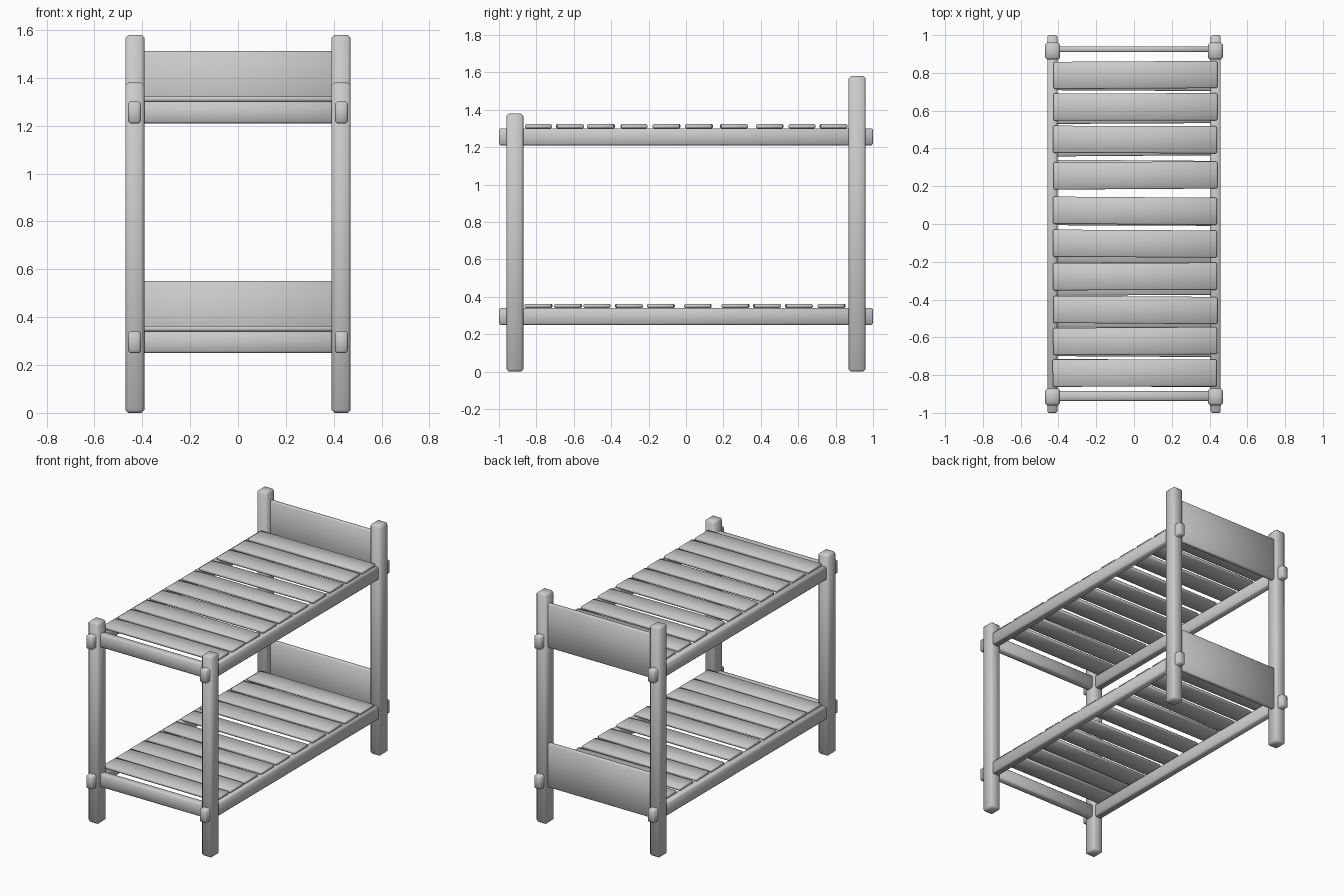
import bpy, math, random

if "Cube" in bpy.data.objects:
    bpy.data.objects.remove(bpy.data.objects["Cube"])

random.seed(4)


def block(name, lo, hi, bevel=0.008, turn=0.0):
    """Softly chamfered, smooth-shaded timber between two corners."""
    bpy.ops.mesh.primitive_cube_add(
        size=1, location=[(a + b) / 2 for a, b in zip(lo, hi)])
    ob = bpy.context.object
    ob.name = name
    ob.scale = [b - a for a, b in zip(lo, hi)]
    bpy.ops.object.transform_apply(location=False, rotation=False, scale=True)
    ob.rotation_euler.z = turn
    mod = ob.modifiers.new("Chamfer", 'BEVEL')
    mod.width = bevel
    mod.segments = 1
    bpy.ops.object.shade_smooth()
    return ob


# Corner posts, taller at the head end
for side, s in (("left", -1), ("right", 1)):
    x0, x1 = sorted((s * 0.391, s * 0.471))
    block(f"front_post_{side}", (x0, -0.96, 0), (x1, -0.87, 1.38), 0.012)
    block(f"back_post_{side}", (x0, 0.87, 0), (x1, 0.96, 1.58), 0.012)

# Slat centres along the length of each bunk
slat_rows = {
    "lower": (0.25, [-.789, -.63, -.476, -.305, -.134, .064, .265, .433, .604, .778]),
    "upper": (1.21, [-.789, -.62, -.455, -.278, -.104, .07, .257, .447, .62, .789]),
}

for level, (z, centres) in slat_rows.items():
    # Long side rails passing through the posts
    for side, s in (("left", -1), ("right", 1)):
        x0, x1 = sorted((s * 0.406, s * 0.459))
        block(f"{level}_side_rail_{side}", (x0, -1, z), (x1, 1, z + 0.091))
    # Foot rail and headboard
    block(f"{level}_foot_rail", (-0.405, -0.937, z), (0.405, -0.885, z + 0.091))
    block(f"{level}_headboard", (-0.405, 0.91, z), (0.405, 0.94, z + 0.302), 0.006)
    # Slats laid slightly unevenly
    for i, y in enumerate(centres):
        dx = 0.005 + random.uniform(-0.003, 0.003)
        block(f"{level}_slat_{i + 1}",
              (dx - 0.434, y - 0.072, z + 0.091), (dx + 0.434, y + 0.072, z + 0.113),
              0.006, math.radians(random.uniform(-0.5, 0.5)))
